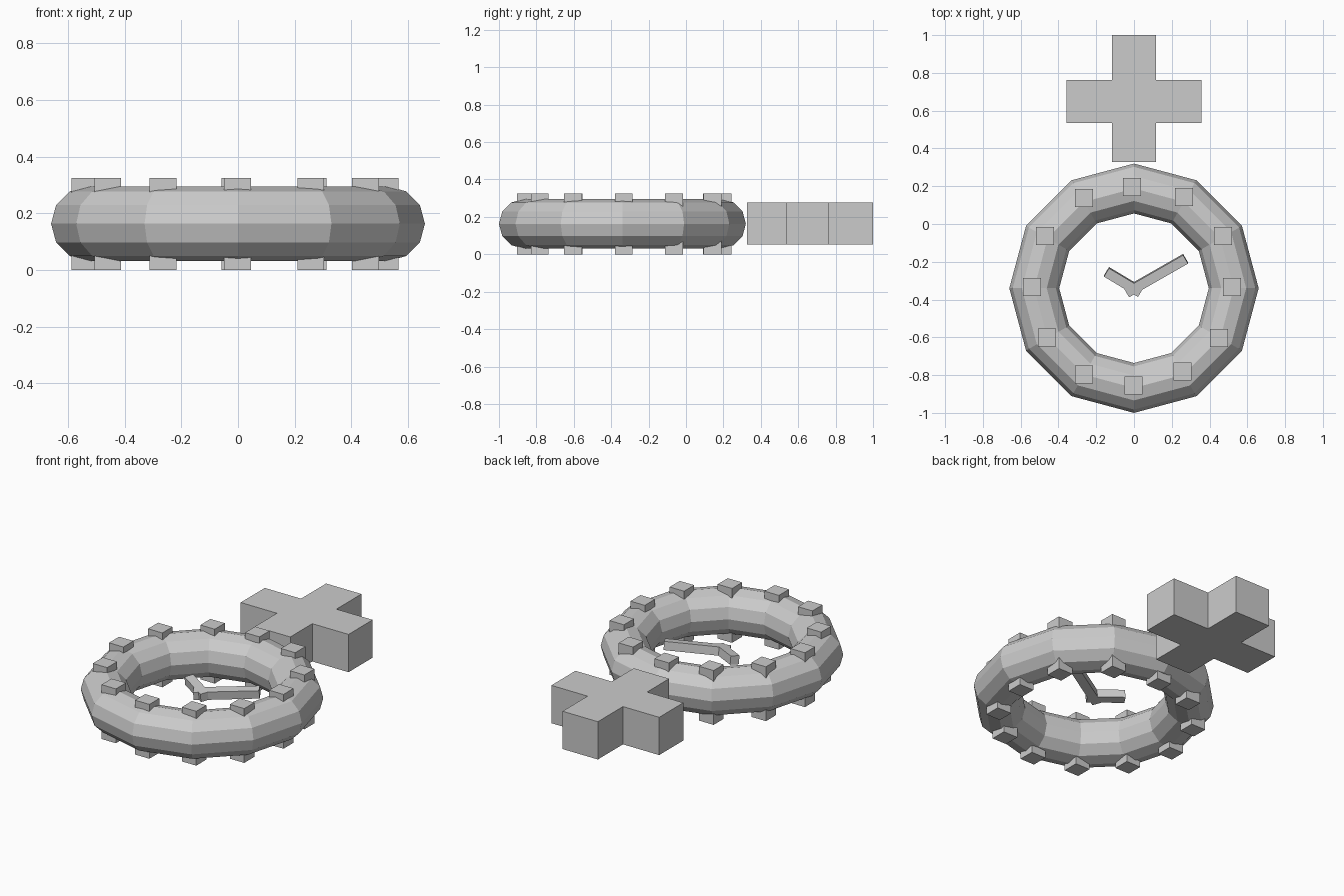
import bpy, bmesh
from math import radians
from mathutils import Matrix, Vector

if "Cube" in bpy.data.objects:
    bpy.data.objects.remove(bpy.data.objects["Cube"])

RING = Vector((0, -0.34, 0.163))


def box(name, size, matrix):
    bm = bmesh.new()
    bmesh.ops.create_cube(bm, size=1, matrix=matrix @ Matrix.Diagonal((*size, 1)))
    mesh = bpy.data.meshes.new(name)
    bm.to_mesh(mesh)
    bm.free()
    ob = bpy.data.objects.new(name, mesh)
    bpy.context.collection.objects.link(ob)
    return ob


# Low-poly round case
bpy.ops.mesh.primitive_torus_add(major_segments=12, minor_segments=12,
                                 major_radius=0.528, minor_radius=0.132, location=RING)
bpy.context.object.name = "clock_ring"

# Twelve square hour markers, poking out of both faces of the ring
markers = [(-0.01, 0.197), (0.265, 0.142), (0.47, -0.064), (0.52, -0.333),
           (0.45, -0.604), (0.257, -0.782), (-0.002, -0.855), (-0.265, -0.796),
           (-0.46, -0.60), (-0.54, -0.333), (-0.47, -0.064), (-0.265, 0.138)]
for i, (x, y) in enumerate(markers):
    box(f"hour_marker_{i or 12}", (0.095, 0.095, 0.325),
        Matrix.Translation((x, y, 0.1625)))

# Clock hands, crossing at the ring centre and tipped up slightly
tilt = Matrix.Translation(RING) @ Matrix.Rotation(radians(8), 4, 'X')
for name, angle, start, end in (("minute_hand", 30, -0.045, 0.315),
                                ("hour_hand", 149, -0.04, 0.17)):
    m = tilt @ Matrix.Rotation(radians(angle), 4, 'Z') @ Matrix.Translation(((start + end) / 2, 0, 0))
    box(name, (end - start, 0.052, 0.05), m)

# Cross-shaped crown: extruded outline
x0, x1 = 0.117, 0.357
y0, y1, y2, y3 = 0.327, 0.535, 0.763, 1.0
right = [(x0, y0), (x0, y1), (x1, y1), (x1, y2), (x0, y2), (x0, y3)]
outline = right + [(-x, y) for x, y in reversed(right)]
bm = bmesh.new()
face = bm.faces.new([bm.verts.new((x, y, 0.052)) for x, y in outline])
ext = bmesh.ops.extrude_face_region(bm, geom=[face], use_keep_orig=True)
bmesh.ops.translate(bm, vec=(0, 0, 0.226),
                    verts=[v for v in ext["geom"] if isinstance(v, bmesh.types.BMVert)])
bmesh.ops.recalc_face_normals(bm, faces=bm.faces)
mesh = bpy.data.meshes.new("cross_crown")
bm.to_mesh(mesh)
bm.free()
bpy.context.collection.objects.link(bpy.data.objects.new("cross_crown", mesh))
